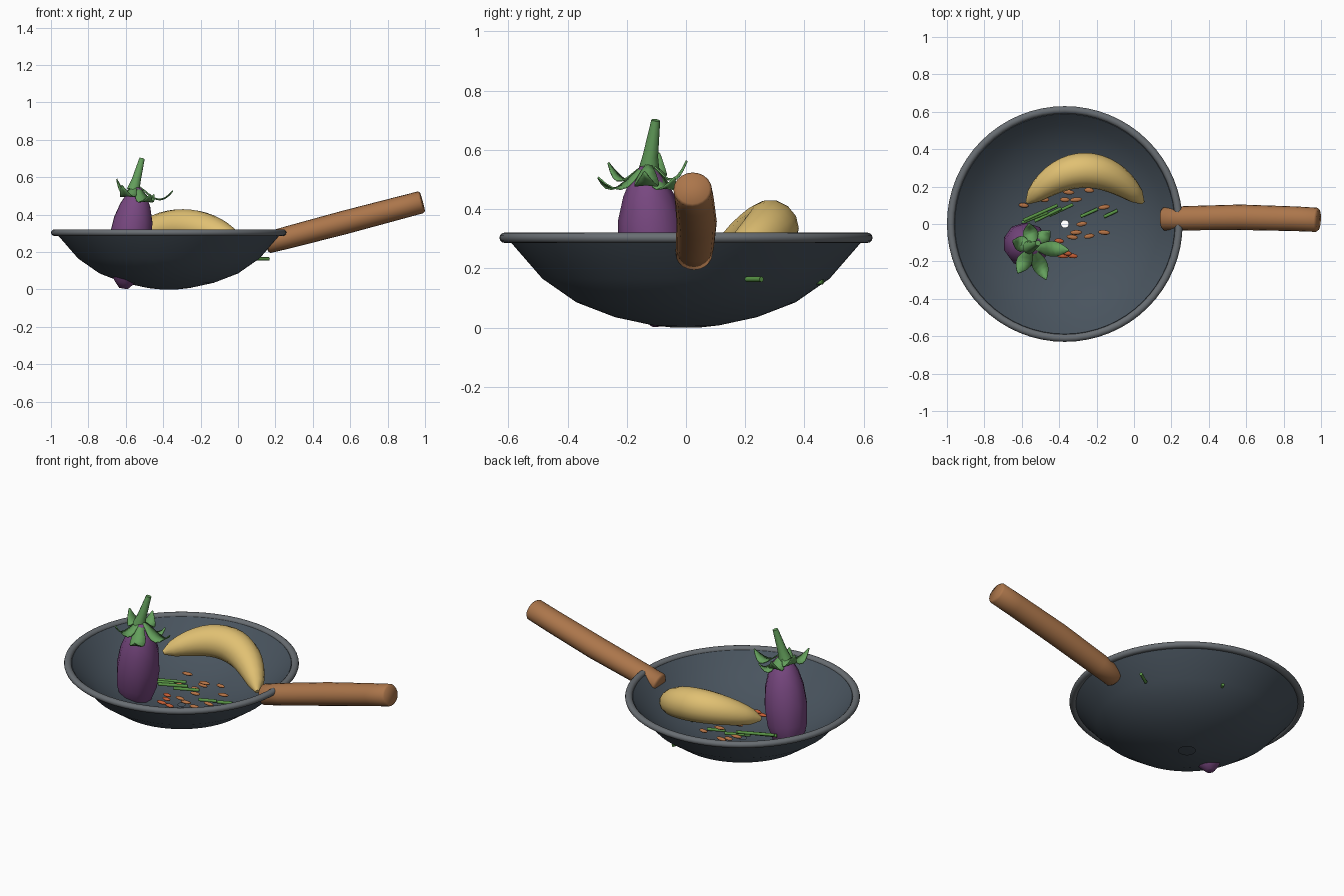
import bpy, bmesh, math, random
from mathutils import Vector

if "Cube" in bpy.data.objects:
    bpy.data.objects.remove(bpy.data.objects["Cube"], do_unlink=True)
random.seed(4)


def material(name, r, g, b):
    m = bpy.data.materials.new(name)
    m.use_nodes = True
    m.diffuse_color = (r, g, b, 1)
    m.node_tree.nodes["Principled BSDF"].inputs["Base Color"].default_value = (r, g, b, 1)
    return m


IRON = material("dark iron", 0.066, 0.088, 0.112)
STEEL = material("rim grey", 0.14, 0.155, 0.17)
WOOD = material("handle wood", 0.41, 0.18, 0.07)
PURPLE = material("eggplant purple", 0.19, 0.065, 0.22)
YELLOW = material("banana yellow", 0.75, 0.53, 0.17)
LEAF = material("leaf green", 0.125, 0.345, 0.105)
BEAN = material("bean green", 0.10, 0.30, 0.06)
ORANGE = material("carrot orange", 0.46, 0.17, 0.06)
RED = material("pepper red", 0.56, 0.11, 0.035)


def finish(name, bm, mat, angle=50):
    bmesh.ops.recalc_face_normals(bm, faces=bm.faces)
    me = bpy.data.meshes.new(name)
    bm.to_mesh(me)
    bm.free()
    ob = bpy.data.objects.new(name, me)
    bpy.context.collection.objects.link(ob)
    me.materials.append(mat)
    bpy.ops.object.select_all(action='DESELECT')
    ob.select_set(True)
    bpy.context.view_layer.objects.active = ob
    bpy.ops.object.shade_smooth_by_angle(angle=math.radians(angle))
    return ob


def bridge(bm, a, b):
    n = len(a)
    for i in range(n):
        bm.faces.new((a[i], a[(i + 1) % n], b[(i + 1) % n], b[i]))


def tube(name, path, radii, mat, sides=12, wide=1.0, ref=(0, 0, 1), angle=50):
    """Capped sweep along a path with a radius at each point."""
    bm = bmesh.new()
    path = [Vector(p) for p in path]
    rings = []
    for i, p in enumerate(path):
        t = (path[min(i + 1, len(path) - 1)] - path[max(i - 1, 0)]).normalized()
        side = t.cross(Vector(ref)).normalized()
        up = side.cross(t)
        ring = []
        for k in range(sides):
            a = 2 * math.pi * k / sides
            ring.append(bm.verts.new(p + radii[i] * (side * math.cos(a) * wide + up * math.sin(a))))
        rings.append(ring)
    for a, b in zip(rings, rings[1:]):
        bridge(bm, a, b)
    bm.faces.new(rings[0])
    bm.faces.new(rings[-1])
    return finish(name, bm, mat, angle)


def lathe(name, profile, centre, mat, steps=64, closed=False):
    bm = bmesh.new()
    rings = []
    for r, z in profile:
        rings.append([bm.verts.new((centre[0] + r * math.cos(2 * math.pi * k / steps),
                                    centre[1] + r * math.sin(2 * math.pi * k / steps), z))
                      for k in range(steps)])
    for a, b in zip(rings, rings[1:] + (rings[:1] if closed else [])):
        bridge(bm, a, b)
    return finish(name, bm, mat)


# Thick-walled pan bowl with a small centre hole, and its rolled rim
CX = -0.37
outer = [(0.045, 0.0), (0.11, 0.007), (0.24, 0.035), (0.37, 0.085), (0.485, 0.165), (0.598, 0.295)]
inner = [(0.588, 0.305), (0.53, 0.245), (0.45, 0.182), (0.35, 0.128), (0.23, 0.086), (0.11, 0.064), (0.02, 0.058)]
lathe("pan_bowl", outer + inner, (CX, 0), IRON)
rim = [(0.61 + 0.02 * math.cos(a * math.pi / 6), 0.303 + 0.018 * math.sin(a * math.pi / 6))
       for a in range(12)]
lathe("pan_rim", rim, (CX, 0), STEEL, closed=True)

# Wooden handle, slightly swollen in the middle
start, end = Vector((0.15, 0.026, 0.247)), Vector((0.986, 0.022, 0.468))
stops = [(0, 0.047), (0.012, 0.057), (0.15, 0.06), (0.5, 0.063), (0.85, 0.061), (0.988, 0.06), (1, 0.052)]
tube("handle", [start.lerp(end, s) + Vector((0, 0.012 * math.sin(math.pi * s), 0)) for s, r in stops],
     [r for s, r in stops], WOOD, sides=20, wide=1.08, angle=100)

# Banana, an arched sweep with tapered ends
us = [-1 + i / 9 for i in range(19)]
tube("banana",
     [(-0.262 + 0.308 * u, 0.115 + 0.172 * (1 - u * u), 0.235 - 0.033 * u + 0.1 * (1 - u * u)) for u in us],
     [0.012 + 0.082 * (1 - u * u) ** 0.6 for u in us], YELLOW, sides=14)

# Eggplant body, leaning slightly
low, high = Vector((-0.612, -0.092, 0.006)), Vector((-0.535, -0.135, 0.545))
body = [(0, 0.025), (0.06, 0.055), (0.14, 0.086), (0.3, 0.112), (0.5, 0.119),
        (0.68, 0.108), (0.82, 0.085), (0.93, 0.055), (1, 0.02)]
tube("eggplant_body", [low.lerp(high, s) for s, r in body], [r for s, r in body],
     PURPLE, sides=10, ref=(1, 0, 0))

# Eggplant stem
tube("eggplant_stem", [(-0.56, -0.125, 0.53), (-0.545, -0.12, 0.58), (-0.513, -0.102, 0.70)],
     [0.036, 0.026, 0.015], LEAF, sides=10, ref=(1, 0, 0))

# Calyx leaves that drape over the shoulder and then curl up at the tip
crown = Vector((-0.545, -0.125, 0.565))
tips = [(-0.62, -0.26, 0.56), (-0.47, -0.295, 0.51), (-0.35, -0.14, 0.53),
        (-0.45, -0.04, 0.51), (-0.56, 0.0, 0.565), (-0.65, -0.09, 0.59)]
for n, tip in enumerate(tips):
    bm = bmesh.new()
    tip = Vector(tip)
    across = (tip - crown).cross(Vector((0, 0, 1))).normalized()
    rows = []
    for i in range(8):
        s = i / 7
        p = crown.lerp(tip, s ** 0.75)
        p.z = crown.z + (tip.z - crown.z) * s - 0.062 * math.sin(math.pi * s)
        w = 0.004 + 0.038 * math.sin(math.pi * s ** 0.9)
        rows.append([bm.verts.new(p + across * w * k - Vector((0, 0, 0.004 * abs(k)))) for k in (-1, 0, 1)])
    for a, b in zip(rows, rows[1:]):
        for k in (0, 1):
            bm.faces.new((a[k], a[k + 1], b[k + 1], b[k]))
    leaf = finish(f"calyx_leaf_{n + 1}", bm, LEAF, 40)
    thick = leaf.modifiers.new("thickness", 'SOLIDIFY')
    thick.thickness = 0.005

# Green bean strips: centre x, y, z, length, angle in degrees
beans = [(-0.50, 0.06, 0.142, 0.2, 24), (-0.53, 0.035, 0.135, 0.15, 22), (-0.39, 0.075, 0.115, 0.14, 25),
         (-0.46, 0.05, 0.13, 0.16, 26), (-0.24, 0.06, 0.095, 0.1, 24), (-0.125, 0.055, 0.115, 0.08, 25)]
for n, (x, y, z, length, deg) in enumerate(beans):
    d = Vector((math.cos(math.radians(deg)), math.sin(math.radians(deg)), 0)) * length / 2
    c = Vector((x, y, z))
    tube(f"bean_strip_{n + 1}", [c - d, c + d], [0.009] * 2, BEAN, sides=8)

# Bean ends that poke out through the bowl wall
tube("bean_outside_1", [(0.09, 0.205, 0.163), (0.165, 0.255, 0.163)], [0.009] * 2, BEAN, sides=8)
tube("bean_outside_2", [(-0.25, 0.43, 0.155), (-0.235, 0.462, 0.155)], [0.009] * 2, BEAN, sides=8)

# Carrot and pepper slices tossed at different heights in the pan
carrots = [(-0.48, 0.13), (-0.37, 0.13), (-0.31, 0.13), (-0.24, 0.18), (-0.59, 0.10), (-0.45, 0.17), (-0.35, 0.17),
           (-0.28, 0.0), (-0.31, -0.045), (-0.33, -0.07), (-0.24, -0.065), (-0.16, -0.045), (-0.16, 0.09)]
peppers = [(-0.38, -0.17), (-0.33, -0.17), (-0.36, -0.155), (-0.4, -0.09)]


def slice_piece(name, x, y, mat):
    bm = bmesh.new()
    bmesh.ops.create_uvsphere(bm, u_segments=12, v_segments=6, radius=1)
    bmesh.ops.scale(bm, vec=(random.uniform(0.025, 0.033), 0.013, 0.009), verts=bm.verts)
    ob = finish(name, bm, mat)
    ob.location = (x, y, random.uniform(0.1, 0.165))
    ob.rotation_euler.z = random.uniform(-0.2, 0.2)


for n, (x, y) in enumerate(carrots):
    slice_piece(f"carrot_slice_{n + 1}", x, y, ORANGE)
for n, (x, y) in enumerate(peppers):
    slice_piece(f"pepper_slice_{n + 1}", x, y, RED)
